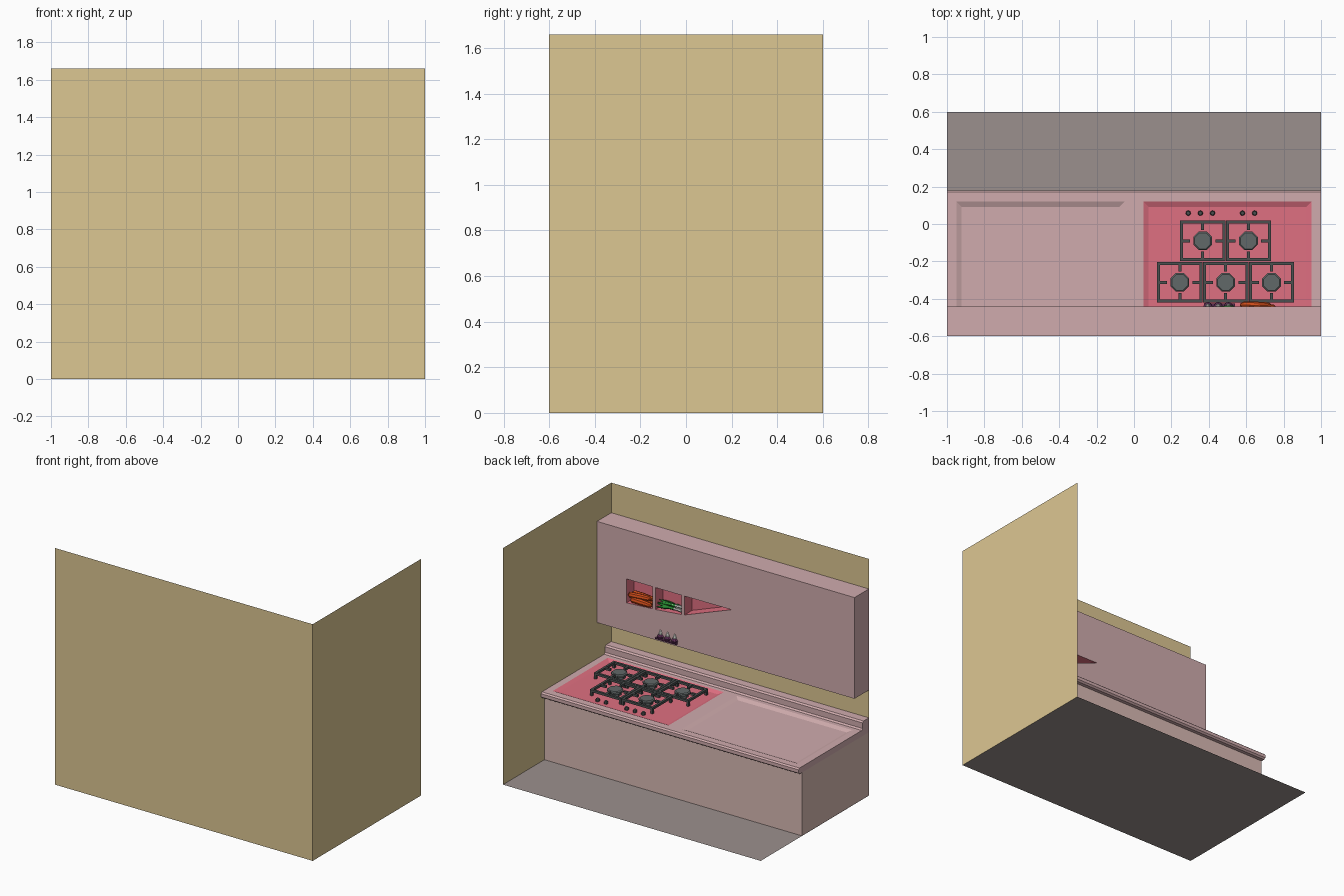
import bpy, bmesh, math
from mathutils import Vector, Matrix

if "Cube" in bpy.data.objects:
    bpy.data.objects.remove(bpy.data.objects["Cube"])


def mat(name, r, g, b):
    m = bpy.data.materials.new(name)
    m.diffuse_color = (r, g, b, 1)
    m.use_nodes = True
    m.node_tree.nodes["Principled BSDF"].inputs["Base Color"].default_value = m.diffuse_color
    return m


TAN = mat("tan", .72, .57, .29)
FLOOR = mat("floor_grey", .33, .28, .27)
PINK = mat("pink", .63, .41, .42)
BASE = mat("base_pink", .69, .49, .45)
ROSE = mat("rose", .74, .16, .22)
IRON = mat("iron", .07, .08, .08)
BURNER = mat("burner_grey", .12, .14, .14)
ORANGE = mat("orange", .60, .07, .01)
GREEN = mat("green", .02, .25, .03)
WHITE = mat("white", .8, .8, .75)
PURPLE = mat("purple", .12, .03, .10)


def make(name, bm, *mats, index=0):
    bmesh.ops.recalc_face_normals(bm, faces=bm.faces)
    for f in bm.faces:
        f.material_index = index
    me = bpy.data.meshes.new(name)
    bm.to_mesh(me)
    bm.free()
    for m in mats:
        me.materials.append(m)
    ob = bpy.data.objects.new(name, me)
    bpy.context.collection.objects.link(ob)
    return ob


def loft(bm, rings):
    """Closed solid through a list of equal-length point rings."""
    vs = [[bm.verts.new(p) for p in r] for r in rings]
    n = len(vs[0])
    for a, b in zip(vs, vs[1:]):
        for i in range(n):
            j = (i + 1) % n
            bm.faces.new((a[i], a[j], b[j], b[i]))
    bm.faces.new(vs[0])
    bm.faces.new(vs[-1])


def rect(x0, x1, y0, y1, z):
    return [(x0, y0, z), (x1, y0, z), (x1, y1, z), (x0, y1, z)]


def box(bm, x0, x1, y0, y1, z0, z1):
    loft(bm, [rect(x0, x1, y0, y1, z0), rect(x0, x1, y0, y1, z1)])


def turned(bm, start, axis, profile, n=8, spin=0.0):
    """Rings of (distance, radius) along an axis."""
    q = Vector(axis).to_track_quat('Z', 'Y')
    loft(bm, [[Vector(start) + q @ Vector((r * math.cos(spin + 2 * math.pi * i / n),
              r * math.sin(spin + 2 * math.pi * i / n), d)) for i in range(n)]
              for d, r in profile])


def plane(name, pts, m):
    bm = bmesh.new()
    bm.faces.new([bm.verts.new(p) for p in pts])
    return make(name, bm, m)


def cut(ob, cutters):
    """Subtract cutters, bake the result and remove them."""
    for c in cutters:
        md = ob.modifiers.new("cut", 'BOOLEAN')
        md.operation, md.solver, md.object = 'DIFFERENCE', 'EXACT', c
    dg = bpy.context.evaluated_depsgraph_get()
    me = bpy.data.meshes.new_from_object(ob.evaluated_get(dg))
    ob.modifiers.clear()
    ob.data = me
    for c in cutters:
        bpy.data.objects.remove(c)


# Room shell: floor and two walls
plane("floor", rect(-1, 1, -.6, .6, 0), FLOOR)
plane("long_wall", [(-1, -.6, 0), (1, -.6, 0), (1, -.6, 1.66), (-1, -.6, 1.66)], TAN)
plane("side_wall", [(1, -.6, 0), (1, .6, 0), (1, .6, 1.66), (1, -.6, 1.66)], TAN)

# Base cabinet
bm = bmesh.new()
box(bm, -1, .999, -.599, .143, .001, .445)
make("base_cabinet", bm, BASE)

# Worktop with upstand, extruded from its profile (y, z)
prof = [(-.599, .445), (.168, .445), (.18, .455), (.18, .478), (.17, .487), (-.52, .487),
        (-.53, .497), (-.53, .536), (-.54, .546), (-.599, .546)]
bm = bmesh.new()
loft(bm, [[(x, y, z) for y, z in prof] for x in (-1, .999)])
worktop = make("worktop", bm, PINK, ROSE)

# Two shallow sloping trays: drainer (pink) and hob (rose)
cutters = []
for idx, x0 in ((0, -.95), (1, .05)):
    bm = bmesh.new()
    loft(bm, [rect(x0 + .028, x0 + .872, -.462, .092, .475),
              rect(x0, x0 + .9, -.49, .12, .487), rect(x0, x0 + .9, -.49, .12, .51)])
    cutters.append(make("tray_cutter", bm, PINK, ROSE, index=idx))
cut(worktop, cutters)

# Upper cabinet with three rose niches (x, z outlines)
bm = bmesh.new()
box(bm, -1, .999, -.599, -.44, .74, 1.45)
upper = make("upper_cabinet", bm, PINK, ROSE)
niches = [[(.77, .94), (.77, 1.107), (.567, 1.107), (.567, .952)],
          [(.545, .953), (.545, 1.107), (.343, 1.107), (.343, .972)],
          [(.32, .975), (.32, 1.107), (-.046, 1.11)]]
cutters = []
for n in niches:
    bm = bmesh.new()
    loft(bm, [[(x, y, z) for x, z in n] for y in (-.525, -.40)])
    cutters.append(make("niche_cutter", bm, PINK, ROSE, index=1))
cut(upper, cutters)

# Gas burners and pan supports
CELLS = [(.245, -.312), (.49, -.312), (.735, -.312), (.367, -.09), (.612, -.09)]
HX, HY, W = .121, .109, .016
grate, burner = bmesh.new(), bmesh.new()
for cx, cy in CELLS:
    z0, z1 = .502, .518
    for s in (-1, 1):
        xa, ya = cx + s * (HX - W / 2), cy + s * (HY - W / 2)
        box(grate, xa - W / 2, xa + W / 2, cy - HY, cy + HY, z0, z1)
        box(grate, cx - HX + W, cx + HX - W, ya - W / 2, ya + W / 2, z0, z1)
        # fingers pointing at the burner
        fx, fy = sorted((cx + s * .068, cx + s * (HX - W))), sorted((cy + s * .058, cy + s * (HY - W)))
        box(grate, *fx, cy - W / 2, cy + W / 2, z0, z1)
        box(grate, cx - W / 2, cx + W / 2, *fy, z0, z1)
        # corner feet
        for t in (-1, 1):
            yb = cy + t * (HY - W / 2)
            box(grate, xa - W / 2, xa + W / 2, yb - W / 2, yb + W / 2, .474, z0)
    turned(burner, (cx, cy, .474), (0, 0, 1),
           [(0, .04), (.02, .04), (.022, .054), (.034, .054), (.04, .046)], 8, math.pi / 8)
make("pan_supports", grate, IRON)
make("burners", burner, BURNER)

# Control knobs
bm = bmesh.new()
for x in (.29, .355, .42, .58, .645):
    turned(bm, (x, .058, .474), (0, 0, 1), [(0, .014), (.012, .014), (.02, .010)], 8)
make("knobs", bm, IRON)

# Carrots stacked in the first niche
bm = bmesh.new()
for i, (x, y, z) in enumerate([(.755, -.50, .972), (.745, -.465, .97), (.75, -.483, 1.0),
                               (.76, -.45, .998), (.735, -.44, .975)]):
    turned(bm, (x, y, z), (-1, .05 * (-1) ** i, .04 * (i % 2)),
           [(0, .008), (.012, .02), (.08, .021), (.15, .017), (.168, .006)], 8)
make("carrots", bm, ORANGE)

# Leeks in the second niche: green leaves, white stalks
leaf, stalk = bmesh.new(), bmesh.new()
for i, (y, z) in enumerate([(-.505, .988), (-.48, .985), (-.455, .988), (-.468, 1.005)]):
    c = (.44, y, z)
    turned(stalk, c, (-1, 0, .02), [(0, .009), (.06, .008), (.085, .011), (.093, .004)], 6)
    for k in (-1, 0, 1):
        turned(leaf, c, (1, .12 * k + .05, -.12 + .1 * ((k + i) % 3)),
               [(-.03, .009), (.04, .011), (.075, .007), (.097, .002)], 5)
make("leek_leaves", leaf, GREEN)
make("leek_stalks", stalk, WHITE)

# Small purple bulbs with pale tips at the cabinet's lower edge
bulb, tip = bmesh.new(), bmesh.new()
for x in (.505, .45, .395):
    turned(bulb, (x, -.44, .757), (0, 0, 1),
           [(0, .006), (.008, .02), (.02, .024), (.03, .018), (.035, .01)], 8)
    turned(tip, (x, -.44, .790), (0, .1, 1), [(0, .012), (.012, .013), (.03, .004)], 8)
box(bulb, .375, .54, -.46, -.425, .755, .762)
make("bulbs", bulb, PURPLE)
make("bulb_tips", tip, WHITE)
